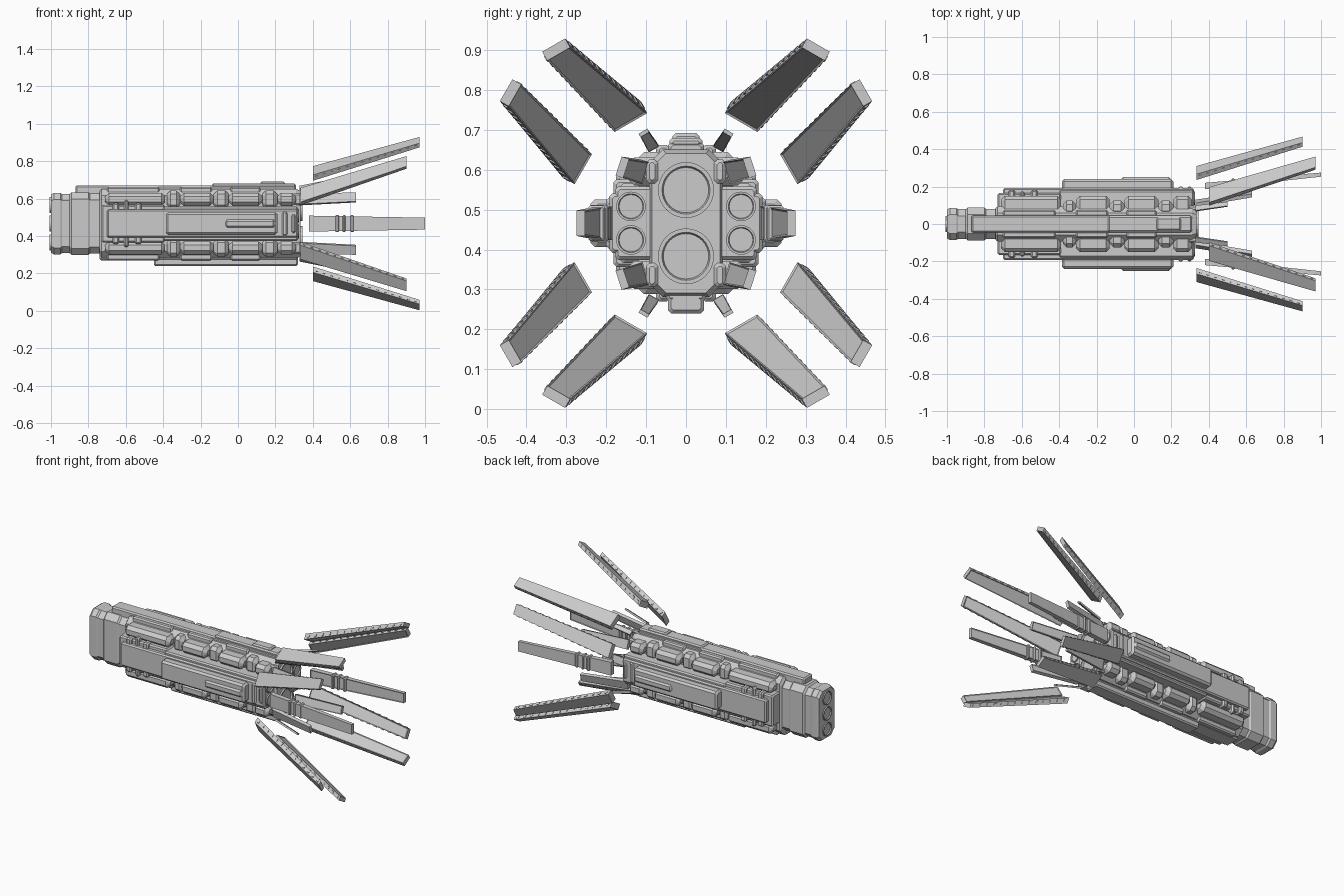
import bpy, bmesh
from math import sin, cos, pi, radians

if "Cube" in bpy.data.objects:
    bpy.data.objects.remove(bpy.data.objects["Cube"])

ZC = 0.466  # height of the ship's long axis; all z values below are relative to it


def make(name, bm, my=False, mz=False):
    bmesh.ops.recalc_face_normals(bm, faces=bm.faces)
    me = bpy.data.meshes.new(name)
    bm.to_mesh(me)
    bm.free()
    ob = bpy.data.objects.new(name, me)
    ob.location.z = ZC
    bpy.context.collection.objects.link(ob)
    if my or mz:
        m = ob.modifiers.new("mirror", 'MIRROR')
        m.use_axis = (False, my, mz)
        m.use_mirror_merge = False
    return ob


def add_loft(bm, sections):
    """Skin (x, [(y, z), ...]) cross-sections along x and cap both ends."""
    rings = [[bm.verts.new((x, y, z)) for y, z in pts] for x, pts in sections]
    n = len(rings[0])
    sides = []
    for a, b in zip(rings, rings[1:]):
        for i in range(n):
            j = (i + 1) % n
            sides.append(bm.faces.new((a[i], a[j], b[j], b[i])))
    bm.faces.new(rings[0])
    bm.faces.new(rings[-1])
    return sides


def octagon(y0, y1, z0, z1, c):
    return [(y0 + c, z0), (y1 - c, z0), (y1, z0 + c), (y1, z1 - c),
            (y1 - c, z1), (y0 + c, z1), (y0, z1 - c), (y0, z0 + c)]


def add_block(bm, x0, x1, y0, y1, z0, z1, c=0.008):
    small = octagon(y0 + c, y1 - c, z0 + c, z1 - c, c * 0.6)
    big = octagon(y0, y1, z0, z1, c)
    add_loft(bm, [(x0, small), (x0 + c, big), (x1 - c, big), (x1, small)])


def blocks(name, items, my=False, mz=False, c=0.008):
    bm = bmesh.new()
    for it in items:
        add_block(bm, *it, c=c)
    return make(name, bm, my, mz)


def slab(p, w, t, ang):
    """Rectangle: inner face centred on p, thickness t outward along ang."""
    ny, nz = cos(ang), sin(ang)
    wy, wz = -nz * w / 2, ny * w / 2
    return [(p[0] - wy, p[1] - wz), (p[0] + wy, p[1] + wz),
            (p[0] + wy + ny * t, p[1] + wz + nz * t),
            (p[0] - wy + ny * t, p[1] - wz + nz * t)]


def fin(name, x0, p0, w0, x1, p1, w1, t0, t1, deg, mz=True, teeth=0):
    ang = radians(deg)
    bm = bmesh.new()

    def at(f, dw=0.0, lift=0.0, tk=1.0):
        mix = lambda a, b: a + (b - a) * f
        p = (mix(p0[0], p1[0]) + cos(ang) * lift, mix(p0[1], p1[1]) + sin(ang) * lift)
        return mix(x0, x1), slab(p, mix(w0, w1) + dw, mix(t0, t1) * tk, ang)

    sides = add_loft(bm, [at(0), at(1)])
    bmesh.ops.recalc_face_normals(bm, faces=bm.faces)
    # framed recess on the inner face
    bmesh.ops.inset_region(bm, faces=[sides[0]], thickness=w1 * 0.1, depth=-t1 * 0.15)
    for i in range(teeth):
        f = (i + 0.5) / teeth
        add_loft(bm, [at(f - 0.012, 0.007, t1 * 0.3, 0.45), at(f + 0.012, 0.007, t1 * 0.3, 0.45)])
    return make(name, bm, True, mz)


def nozzle(name, x, depth, r, spots, n=32, my=False):
    bm = bmesh.new()
    for y, z in spots:
        ring = lambda k: [(y + r * k * cos(2 * pi * i / n), z + r * k * sin(2 * pi * i / n))
                          for i in range(n)]
        add_loft(bm, [(x, ring(1)), (x + depth, ring(1)), (x + depth, ring(0.86)),
                      (x + depth * 0.4, ring(0.8))])
    return make(name, bm, my)


# Main hull and stepped head
H = lambda w, h, c: octagon(-w, w, -h, h, c)
bm = bmesh.new()
add_loft(bm, [(-0.74, H(.085, .172, .035)), (-0.73, H(.093, .185, .035)),
              (0.31, H(.093, .185, .035)), (0.335, H(.085, .175, .035))])
make("main_hull", bm)
bm = bmesh.new()
head = [(-1.0, .078, .155), (-.985, .085, .164), (-.95, .085, .164), (-.94, .079, .158),
        (-.90, .079, .158), (-.89, .087, .167), (-.80, .087, .167), (-.79, .081, .160), (-.735, .081, .160)]
add_loft(bm, [(x, H(w, h, .035)) for x, w, h in head])
make("head_section", bm)
nozzle("head_ports", -0.985, -0.022, 0.043, [(0, -.1), (0, 0), (0, .1)])

# Spine on top and keel underneath
blocks("dorsal_spine", [(-.87, .31, -.045, .045, .15, .204), (-.14, .31, -.042, .042, .19, .214),
                        (.12, .25, -.034, .034, .2, .226)])
blocks("ventral_keel", [(-.74, .32, -.05, .05, -.196, -.15), (-.45, .32, -.045, .045, -.226, -.18)])

# Shoulder armour panels with ribs between them
blocks("shoulder_panels", [(a, b, .06, .15, .095, .165)
                           for a, b in ((-.71, -.39), (-.31, -.13), (-.05, .13), (.21, .31))], True, True, c=.02)
blocks("shoulder_ribs", [(a, b, .05, .125, .08, .178)
                         for a, b in ((-.38, -.31), (-.13, -.05), (.13, .21))], True, True, c=.02)
blocks("hull_edge_plates", [(a, b, .04, .075, .15, .196)
                            for a, b in ((-.7, -.42), (-.31, -.14), (-.04, .12))], True, True)

# Side modules
blocks("side_module", [(-.73, -.39, .07, .165, -.10, .10), (-.40, .32, .07, .178, -.092, .092)], True)
blocks("side_module_ribs", [(-.67, -.635, .1, .182, -.11, .11), (-.61, -.585, .1, .175, -.125, .125),
                            (-.55, -.515, .1, .182, -.11, .11)], True)
blocks("side_rail", [(-.70, .32, .1, .192, -.075, .075)], True)
blocks("side_pod", [(-.385, .21, .16, .24, -.06, .06), (-.07, .2, .2, .25, -.024, .024)], True, c=.012)
blocks("pod_clamps", [(.235, .265, .15, .2, -.065, .065), (.285, .31, .15, .2, -.05, .05)], True)

# Aft engines: two large on the hull, two small in each side module
nozzle("main_engines", .325, .02, .07, [(0, .083), (0, -.083)])
nozzle("side_engines", .315, .012, .037, [(.138, .042), (.138, -.042)], my=True)
blocks("aft_brackets", [(.29, .345, .07, .1, .1, .16)], True, True)

# Large flared radiator fins
fin("upper_lower_fin", .40, (.138, .2525), .094, .97, (.319, .424), .066, .036, .026, 60, teeth=14)
fin("outer_fin", .335, (.2575, .1355), .087, .90, (.4285, .3205), .063, .036, .026, 30, teeth=14)
fin("side_fin", .38, (.186, 0), .085, 1.0, (.253, 0), .064, .034, .022, 0, mz=False)
blocks("side_fin_collars", [(.52, .54, .194, .242, -.046, .046), (.56, .575, .197, .244, -.046, .046),
                            (.6, .62, .203, .244, -.045, .045)], True, c=.005)

# Small inner petals around the engines
fin("inner_petal", .33, (.10, .125), .058, .63, (.15, .137), .05, .022, .02, 18)
fin("thin_petal", .33, (.08, .185), .03, .50, (.103, .222), .025, .012, .01, 60)
